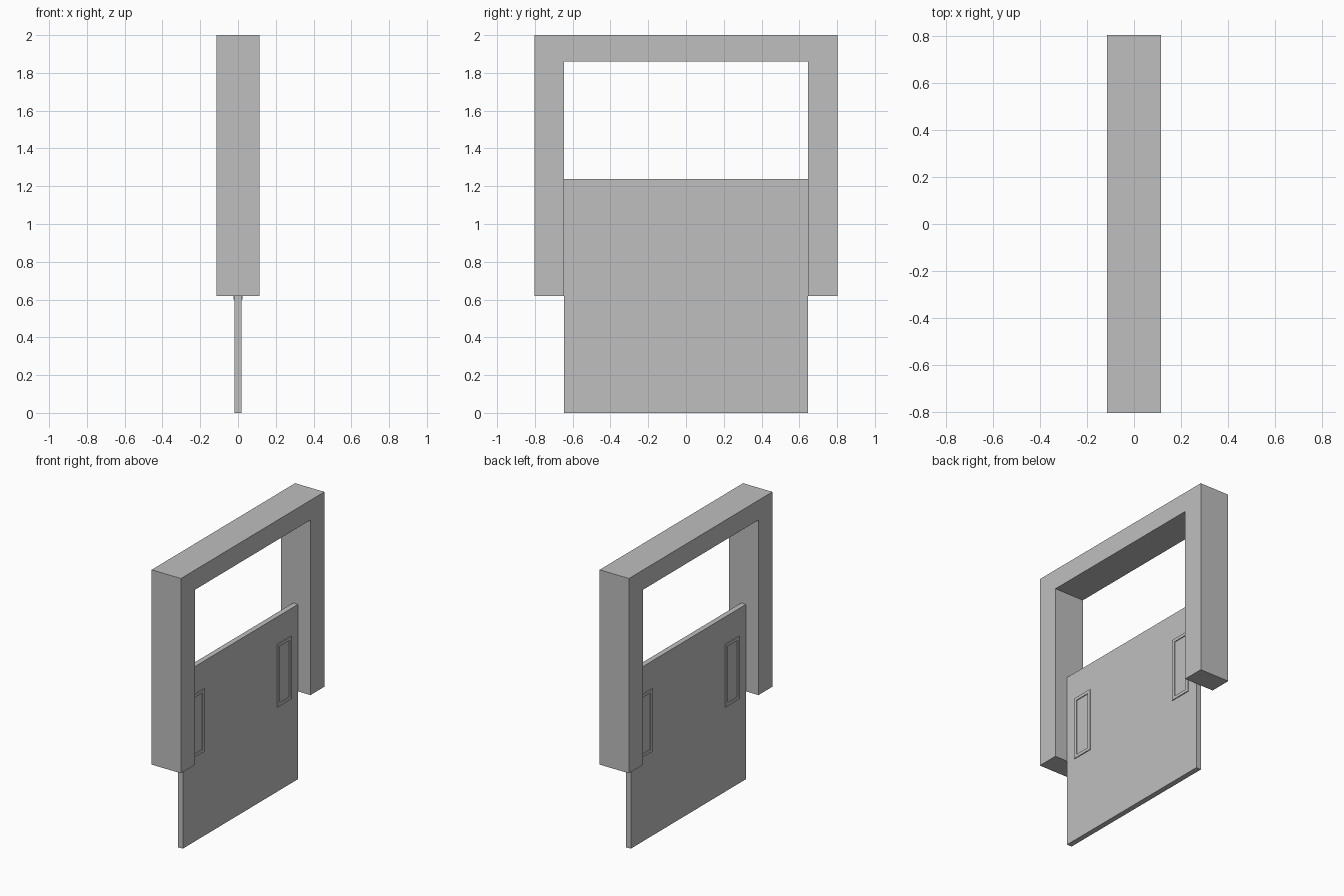
import bpy
import bmesh

cube = bpy.data.objects.get("Cube")
if cube:
    bpy.data.objects.remove(cube, do_unlink=True)

grey = bpy.data.materials.new("plain grey")
grey.use_nodes = True
colour = (0.52, 0.52, 0.52, 1)
grey.diffuse_color = colour
grey.node_tree.nodes["Principled BSDF"].inputs["Base Color"].default_value = colour


def prism(name, outline, x0, x1, hole=None):
    """Extrude a (y, z) outline from x0 to x1; a hole outline makes a closed ring."""
    bm = bmesh.new()
    outer = [bm.verts.new((x0, y, z)) for y, z in outline]
    if hole:
        inner = [bm.verts.new((x0, y, z)) for y, z in hole]
        n = len(outer)
        faces = [bm.faces.new((outer[i], outer[(i + 1) % n],
                               inner[(i + 1) % n], inner[i])) for i in range(n)]
    else:
        faces = [bm.faces.new(outer)]
    extruded = bmesh.ops.extrude_face_region(bm, geom=faces, use_keep_orig=True)
    moved = [v for v in extruded["geom"] if isinstance(v, bmesh.types.BMVert)]
    bmesh.ops.translate(bm, verts=moved, vec=(x1 - x0, 0, 0))
    bmesh.ops.recalc_face_normals(bm, faces=bm.faces)
    mesh = bpy.data.meshes.new(name)
    bm.to_mesh(mesh)
    bm.free()
    mesh.materials.append(grey)
    obj = bpy.data.objects.new(name, mesh)
    bpy.context.collection.objects.link(obj)
    return obj


def rect(y0, y1, z0, z1):
    return [(y0, z0), (y1, z0), (y1, z1), (y0, z1)]


# Frame: two posts and a lintel in one outline
W, IN, LOW, LINTEL, TOP = 0.803, 0.647, 0.62, 1.86, 2.0
prism("door_frame", [(-W, LOW), (-IN, LOW), (-IN, LINTEL), (IN, LINTEL),
                     (IN, LOW), (W, LOW), (W, TOP), (-W, TOP)], -0.115, 0.115)

# Sliding panel
T = 0.019
prism("door_panel", rect(-0.645, 0.645, 0, 1.238), -T, T)

# Raised handle rims, two on each face of the panel
RIM = 0.022
for face, sx in (("left", 1), ("right", -1)):
    for end, sy in (("front", -1), ("back", 1)):
        y0, y1 = sorted((sy * 0.41, sy * 0.567))
        prism(f"handle_rim_{face}_{end}", rect(y0, y1, 0.6, 1.045), sx * T, sx * 0.025,
              rect(y0 + RIM, y1 - RIM, 0.6 + RIM, 1.045 - RIM))
